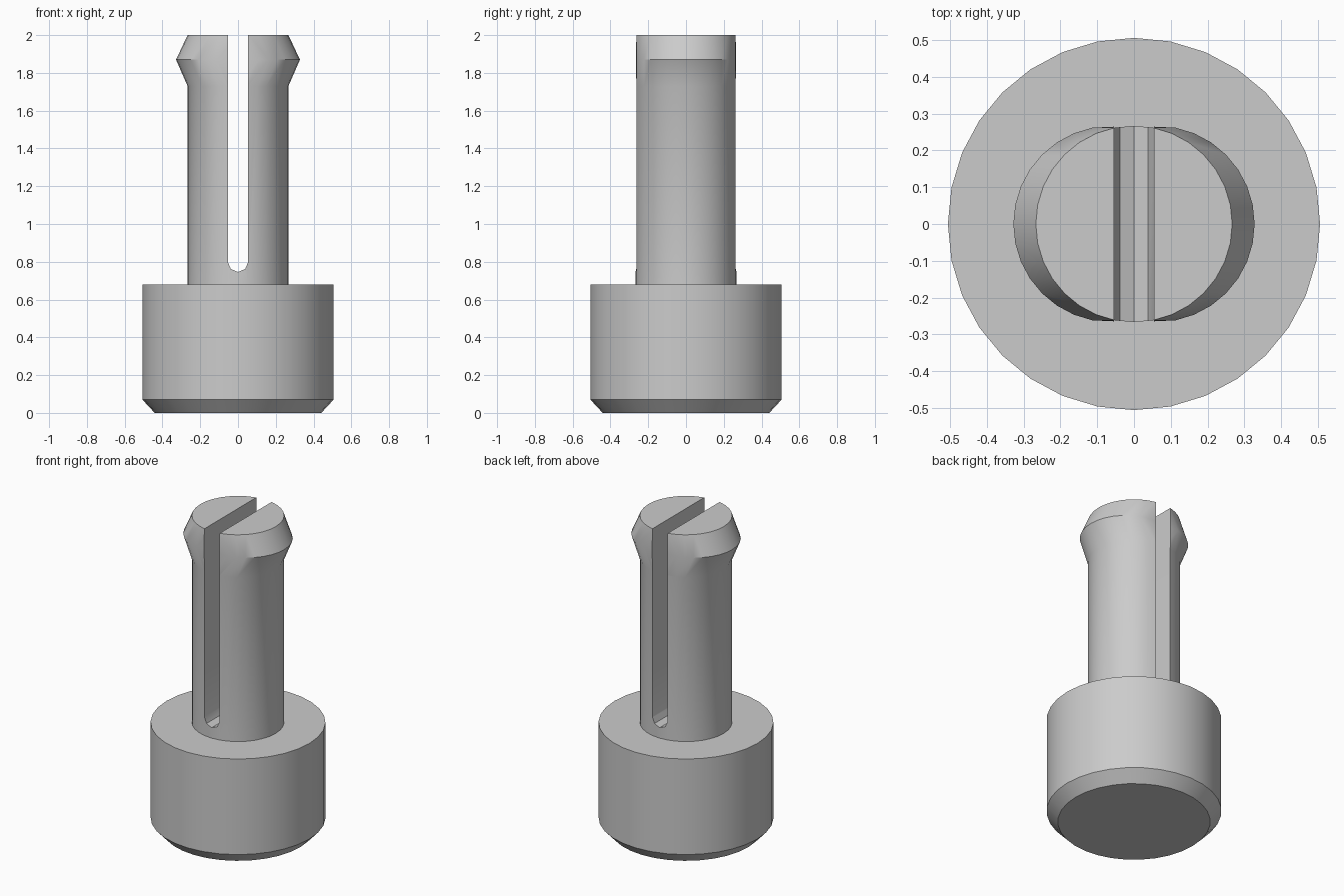
import bpy
import bmesh
from math import cos, sin, pi, radians

SIDES = 32
BASE_R, PIN_R, SLOT_R = 0.506, 0.267, 0.054
BARB = 0.061          # how far each snap half bulges sideways
TOP = 2.0

cube = bpy.data.objects.get("Cube")
if cube:
    bpy.data.objects.remove(cube, do_unlink=True)

grey = bpy.data.materials.new("plain grey")
grey.use_nodes = True
colour = (0.6, 0.6, 0.6, 1)
grey.diffuse_color = colour
grey.node_tree.nodes["Principled BSDF"].inputs["Base Color"].default_value = colour


def loft(name, rings):
    """Skin a list of equal-length point rings and cap both ends."""
    bm = bmesh.new()
    loops = [[bm.verts.new(p) for p in ring] for ring in rings]
    for low, high in zip(loops, loops[1:]):
        for i in range(len(low)):
            j = (i + 1) % len(low)
            bm.faces.new((low[i], low[j], high[j], high[i]))
    bm.faces.new(loops[0][::-1])
    bm.faces.new(loops[-1])
    bmesh.ops.recalc_face_normals(bm, faces=bm.faces)
    mesh = bpy.data.meshes.new(name)
    bm.to_mesh(mesh)
    bm.free()
    mesh.materials.append(grey)
    obj = bpy.data.objects.new(name, mesh)
    bpy.context.collection.objects.link(obj)
    return obj


def ring(radius, z, spread=0.0):
    """Circle whose left and right halves are pushed apart by spread."""
    points = []
    for i in range(SIDES):
        a = 2 * pi * i / SIDES
        x = radius * cos(a)
        side = 0 if abs(x) < 1e-5 else (1 if x > 0 else -1)
        points.append((x + side * spread, radius * sin(a), z))
    return points


# Chamfered base, round pin and barbed tip in one turned body
clip = loft("snap_pin", [
    ring(0.441, 0), ring(BASE_R, 0.07), ring(BASE_R, 0.68),
    ring(PIN_R, 0.68), ring(PIN_R, 1.73),
    ring(PIN_R, 1.87, BARB), ring(PIN_R, TOP),
])

# Round-bottomed slot running front to back
outline = [(SLOT_R * cos(pi + k * pi / 4), 0.80 + SLOT_R * sin(pi + k * pi / 4))
           for k in range(5)]
outline += [(SLOT_R, TOP + 0.2), (-SLOT_R, TOP + 0.2)]
cutter = loft("slot_cutter", [[(x, y, z) for x, z in outline] for y in (-0.4, 0.4)])
cutter.hide_render = True

bpy.ops.object.select_all(action="DESELECT")
bpy.context.view_layer.objects.active = clip
clip.select_set(True)
cut = clip.modifiers.new("slot", "BOOLEAN")
cut.operation = "DIFFERENCE"
cut.solver = "EXACT"
cut.object = cutter
bpy.ops.object.modifier_apply(modifier=cut.name)
bpy.data.objects.remove(cutter, do_unlink=True)

bpy.ops.object.shade_smooth_by_angle(angle=radians(30))
